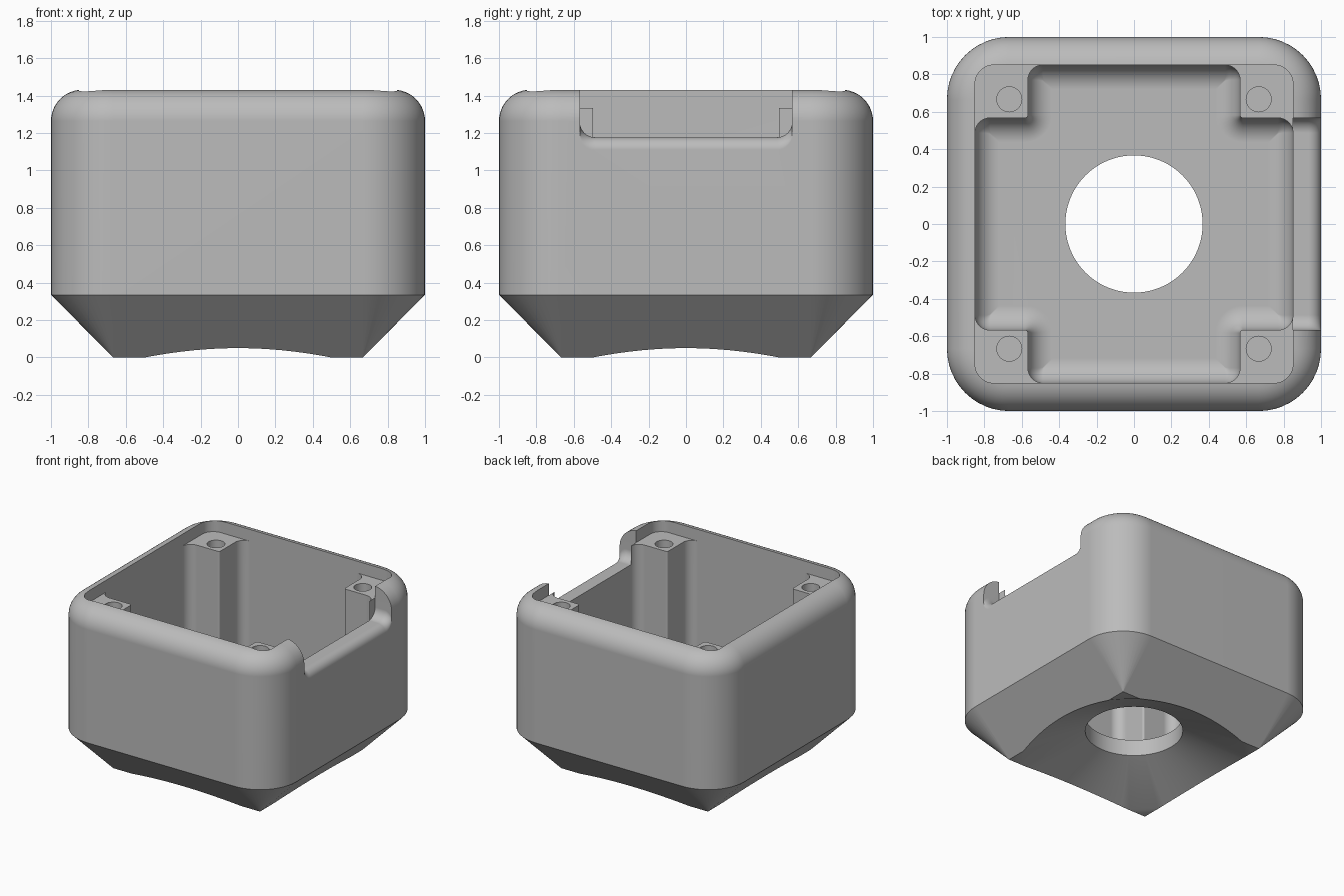
import bpy, bmesh
from math import sin, cos, pi, sqrt, radians

if "Cube" in bpy.data.objects:
    bpy.data.objects.remove(bpy.data.objects["Cube"])

grey = bpy.data.materials.new("light grey")
grey.use_nodes = True
colour = (0.5, 0.5, 0.5, 1)
grey.diffuse_color = colour
grey.node_tree.nodes["Principled BSDF"].inputs["Base Color"].default_value = colour

HEIGHT, SHOULDER, FLOOR, POST_TOP = 1.431, 0.335, 0.333, 1.333
INNER, POST, FILLET = 0.85, 0.567, 0.167


def arc(cx, cy, r, start, end, steps=12):
    """Points on an arc, angles in quarter turns."""
    return [(cx + r * cos(a), cy + r * sin(a))
            for a in ((start + (end - start) * i / steps) * pi / 2 for i in range(steps + 1))]


def spin(quarter):
    """Repeat a first-quadrant outline around the other three."""
    out, pts = [], quarter
    for _ in range(4):
        out += pts
        pts = [(-y, x) for x, y in pts]
    return out


def rounded_square(half, r):
    return spin(arc(half - r, half - r, r, 0, 1))


def cross_outline(d):
    """Cavity outline between the four corner posts, shrunk by d."""
    arm, reach = POST - d, INNER - d
    r, k = max(0.08 - d, 0.004), 0.015 + d
    return spin(arc(reach - r, arm - r, r, 0, 1, 8)
                + arc(arm + k, arm + k, k, 3, 2, 8)
                + arc(arm - r, reach - r, r, 0, 1, 8))


def circle(r, steps=96):
    return [(r * cos(2 * pi * i / steps), r * sin(2 * pi * i / steps)) for i in range(steps)]


def at_height(pts, z):
    return [(x, y, z) for x, y in pts]


def loft(name, rings):
    """Closed solid through rings of equal point count."""
    bm = bmesh.new()
    rows = [[bm.verts.new(p) for p in ring] for ring in rings]
    n = len(rows[0])
    for a, b in zip(rows, rows[1:]):
        for i in range(n):
            j = (i + 1) % n
            bm.faces.new((a[i], a[j], b[j], b[i]))
    bm.faces.new(rows[0][::-1])
    bm.faces.new(rows[-1])
    bmesh.ops.recalc_face_normals(bm, faces=bm.faces)
    mesh = bpy.data.meshes.new(name)
    bm.to_mesh(mesh)
    bm.free()
    mesh.materials.append(grey)
    obj = bpy.data.objects.new(name, mesh)
    bpy.context.collection.objects.link(obj)
    return obj


# Outer shell: tapered foot, straight sides, rounded top edge
rings = [at_height(rounded_square(0.667, 0.001), 0),
         at_height(rounded_square(1, 0.333), SHOULDER)]
for s, c in arc(0, 0, FILLET, 0, 1):
    inset = FILLET - s
    rings.append(at_height(rounded_square(1 - inset, 0.333 - inset), HEIGHT - FILLET + c))
housing = loft("housing", rings)

cutters = []

# Main cavity with filleted floor
R = 0.13
rings = [at_height(cross_outline(R - s), FLOOR + R - c) for s, c in arc(0, 0, R, 1, 0, 8)]
rings.append(at_height(cross_outline(0), 1.6))
cutters.append(loft("cavity_cutter", rings))

# Lid recess above the posts
cutters.append(loft("recess_cutter", [at_height(rounded_square(INNER, 0.1), z)
                                      for z in (POST_TOP, 1.7)]))

# Conical underside and round floor opening
cutters.append(loft("underside_cutter", [at_height(circle(r), z) for r, z in
                                         ((1.066, -0.1), (0.367, 0.2), (0.367, 0.6))]))

# Screw holes in the posts
for sx in (-1, 1):
    for sy in (-1, 1):
        ring = [(x + sx * 0.667, y + sy * 0.667) for x, y in circle(0.067, 32)]
        cutters.append(loft("screw_hole_cutter", [at_height(ring, z) for z in (0.9, 1.5)]))

# Side notch on the left wall, its sill rolling over the outer edge
SILL, ROLL, CORNER = 1.177, 0.067, 0.08
rings = []
for x, drop in [(INNER - 0.001, 0)] + [(1 - ROLL + s, ROLL - c)
                                       for s, c in arc(0, 0, ROLL, 1, 0, 8)] + [(1.1, ROLL)]:
    z = SILL - drop + CORNER
    half = arc(POST - CORNER, z, CORNER, -1, 0, 8) + [(POST, 1.65)]
    rings.append([(x, y, h) for y, h in half] + [(x, -y, h) for y, h in reversed(half)])
cutters.append(loft("notch_cutter", rings))

# Carve the housing, then drop the cutters
bpy.context.view_layer.objects.active = housing
for cutter in cutters:
    cutter.hide_render = True
    mod = housing.modifiers.new("carve", "BOOLEAN")
    mod.operation = "DIFFERENCE"
    mod.solver = "EXACT"
    mod.object = cutter
    bpy.ops.object.modifier_apply(modifier=mod.name)
for cutter in cutters:
    bpy.data.objects.remove(cutter)

# Smooth fillets, crisp edges
bpy.ops.object.select_all(action="DESELECT")
housing.select_set(True)
bpy.ops.object.shade_smooth_by_angle(angle=radians(30))
weighted = housing.modifiers.new("weighted_normals", "WEIGHTED_NORMAL")
weighted.keep_sharp = True
